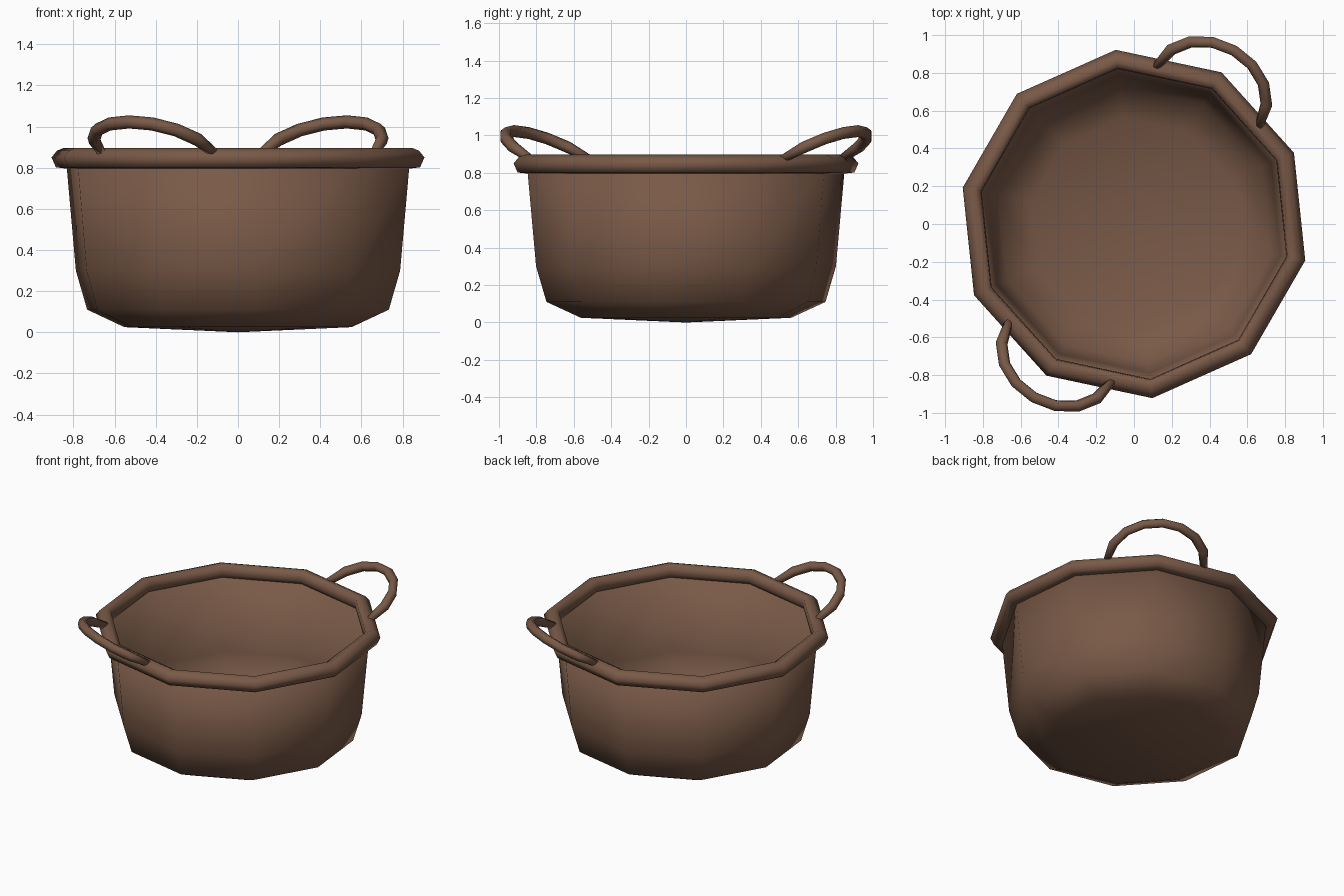
import bpy, bmesh, math
from mathutils import Vector

if "Cube" in bpy.data.objects:
    bpy.data.objects.remove(bpy.data.objects["Cube"])

brown = bpy.data.materials.new("brown clay")
brown.diffuse_color = (0.19, 0.10, 0.063, 1)
brown.use_nodes = True
brown.node_tree.nodes["Principled BSDF"].inputs["Base Color"].default_value = brown.diffuse_color

SIDES, START = 10, math.radians(24)


def finish(name, bm):
    bmesh.ops.recalc_face_normals(bm, faces=bm.faces)
    for f in bm.faces:
        f.smooth = True
    me = bpy.data.meshes.new(name)
    bm.to_mesh(me)
    bm.free()
    me.materials.append(brown)
    ob = bpy.data.objects.new(name, me)
    bpy.context.collection.objects.link(ob)
    return ob


def bridge(bm, rings, closed):
    pairs = list(zip(rings, rings[1:]))
    if closed:
        pairs.append((rings[-1], rings[0]))
    for a, b in pairs:
        n = len(a)
        for i in range(n):
            j = (i + 1) % n
            bm.faces.new((a[i], a[j], b[j], b[i]))


def lathe(name, profile, closed=False):
    """Ten-sided revolved profile; a zero radius end becomes a fan."""
    bm = bmesh.new()
    rings, tips = [], []
    for r, z in profile:
        if r == 0:
            tips.append((len(rings), bm.verts.new((0, 0, z))))
            continue
        rings.append([bm.verts.new((r * math.cos(START + i * math.tau / SIDES),
                                    r * math.sin(START + i * math.tau / SIDES), z))
                      for i in range(SIDES)])
    bridge(bm, rings, closed)
    for k, tip in tips:
        ring = rings[0] if k == 0 else rings[-1]
        for i in range(SIDES):
            bm.faces.new((tip, ring[i], ring[(i + 1) % SIDES]))
    return finish(name, bm)


# pot body: outer wall, then thin inner wall
lathe("pot_body", [(0, 0.0), (0.565, 0.025), (0.75, 0.11), (0.806, 0.30), (0.853, 0.82),
                   (0.84, 0.82), (0.793, 0.305), (0.737, 0.12), (0.56, 0.037), (0, 0.013)])

# rolled rim
lathe("rim", [(0.845, 0.795), (0.905, 0.802), (0.927, 0.85), (0.90, 0.883),
              (0.865, 0.897), (0.83, 0.88), (0.825, 0.83)], closed=True)


# looped handles, leaning outwards
def handle(name, angle, steps=8, radius=0.032):
    out = Vector((math.cos(angle), math.sin(angle), 0))
    side = Vector((math.sin(angle), -math.cos(angle), 0))
    pts = []
    for i in range(steps + 1):
        t = math.pi * i / steps
        s = math.sin(t) ** 0.9 if 0 < i < steps else 0
        pts.append(out * (0.78 + 0.28 * s) + side * (-0.315 * math.cos(t))
                   + Vector((0, 0, 0.875 + 0.148 * s)))
    normal = (out * -0.148 + Vector((0, 0, 0.28))).normalized()
    bm = bmesh.new()
    rings = []
    for i, p in enumerate(pts):
        tangent = (pts[min(i + 1, steps)] - pts[max(i - 1, 0)]).normalized()
        across = tangent.cross(normal)
        r = radius * (0.7 if i in (0, steps) else 1)
        rings.append([bm.verts.new(p + r * (across * math.cos(a) + normal * math.sin(a)))
                      for a in (k * math.tau / 6 for k in range(6))])
    bridge(bm, rings, False)
    bm.faces.new(rings[0])
    bm.faces.new(rings[-1])
    finish(name, bm)


handle("back_handle", math.radians(60))
handle("front_handle", math.radians(240))
